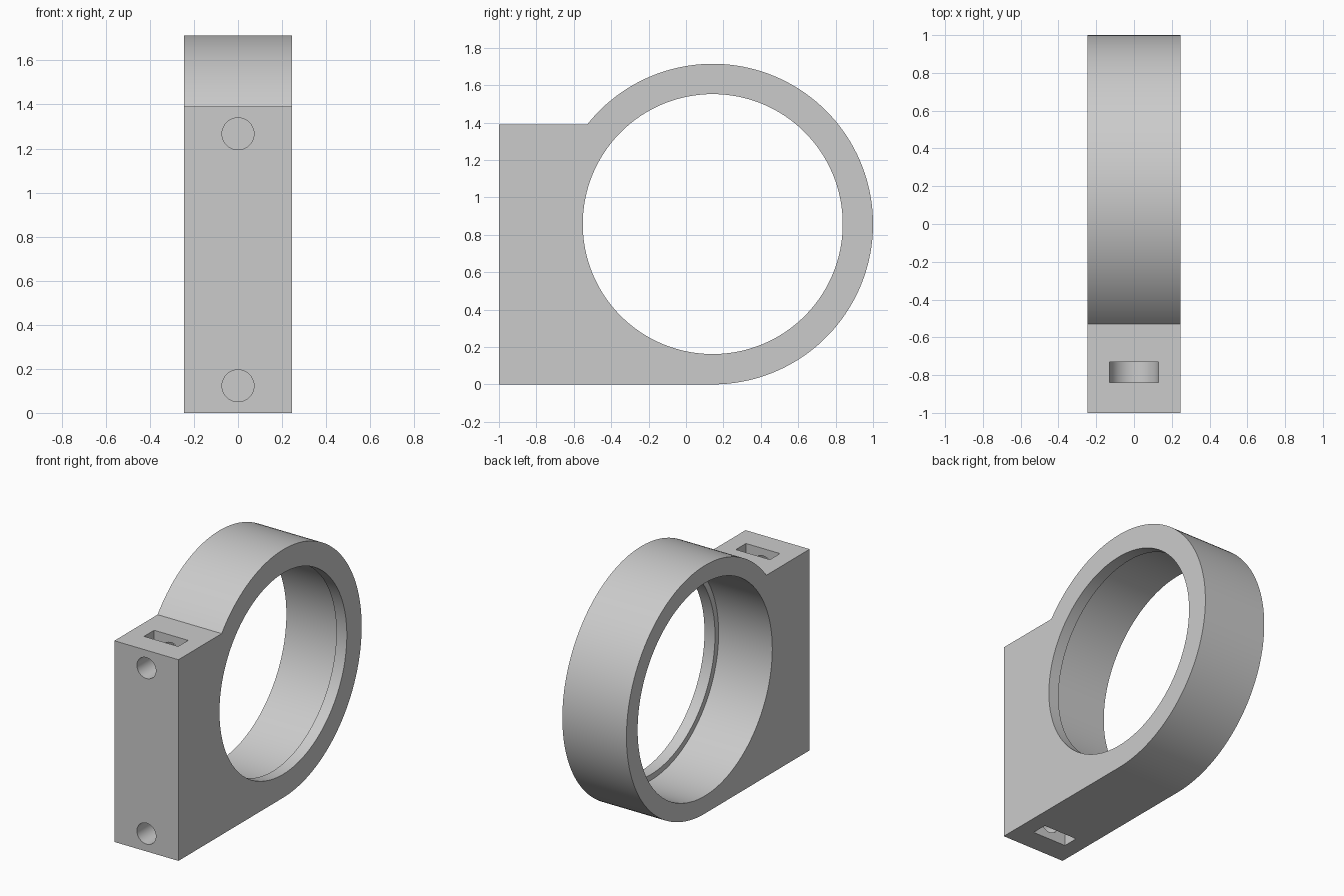
import bpy
import bmesh
from math import sin, cos, pi, asin
from mathutils import Vector

if "Cube" in bpy.data.objects:
    bpy.data.objects.remove(bpy.data.objects["Cube"], do_unlink=True)

HALF = 0.245            # half width along x
CY, R = 0.143, 0.857    # ring centre along y, outer radius (also centre height)
TOP = 1.39              # top of the mounting block

grey = bpy.data.materials.new("plain_grey")
grey.use_nodes = True
grey.diffuse_color = (0.6, 0.6, 0.6, 1)
grey.node_tree.nodes["Principled BSDF"].inputs["Base Color"].default_value = (0.6, 0.6, 0.6, 1)


def arc(u, v, radius, start, end, steps):
    angles = [start + (end - start) * i / steps for i in range(steps + 1)]
    return [(u + radius * cos(a), v + radius * sin(a)) for a in angles]


def circle(u, v, radius, steps):
    return arc(u, v, radius, 0, 2 * pi, steps)[:-1]


def prism(name, profile, axis, start, end):
    """Extrude a profile along x (points are y, z) or along y (points are x, z)."""
    bm = bmesh.new()
    place = (lambda u, v: (start, u, v)) if axis == "x" else (lambda u, v: (u, start, v))
    face = bm.faces.new([bm.verts.new(place(u, v)) for u, v in profile])
    new = bmesh.ops.extrude_face_region(bm, geom=[face])["geom"]
    move = Vector((end - start, 0, 0) if axis == "x" else (0, end - start, 0))
    bmesh.ops.translate(bm, vec=move, verts=[g for g in new if isinstance(g, bmesh.types.BMVert)])
    bmesh.ops.recalc_face_normals(bm, faces=bm.faces)
    mesh = bpy.data.meshes.new(name)
    bm.to_mesh(mesh)
    bm.free()
    mesh.materials.append(grey)
    obj = bpy.data.objects.new(name, mesh)
    bpy.context.collection.objects.link(obj)
    return obj


def cut(body, cutter):
    cutter.hide_render = True
    mod = body.modifiers.new("cut", "BOOLEAN")
    mod.operation = "DIFFERENCE"
    mod.solver = "EXACT"
    mod.object = cutter
    bpy.context.view_layer.objects.active = body
    bpy.ops.object.modifier_apply(modifier=mod.name)
    bpy.data.objects.remove(cutter, do_unlink=True)


# Ring and mounting block in one outline
meet = pi - asin((TOP - R) / R)
outline = [(-1, 0)] + arc(CY, R, R, -pi / 2, meet, 96) + [(-1, TOP)]
clamp = prism("ring_mount", outline, "x", -HALF, HALF)

# Bore, leaving a thin retaining lip on the left side
cut(clamp, prism("bore_cutter", circle(CY, R, 0.735, 128), "x", -0.4, HALF - 0.08))
cut(clamp, prism("lip_cutter", circle(CY, R, 0.695, 128), "x", -0.4, 0.4))

# Screw holes and round-ended nut slots at the top and bottom
for height, outside, turn in ((TOP - 0.123, TOP + 0.1, pi), (0.123, -0.1, 0)):
    slot = arc(0, height, 0.13, turn, turn + pi, 32)
    slot += [(slot[-1][0], outside), (slot[0][0], outside)]
    cut(clamp, prism("slot_cutter", slot, "y", -0.84, -0.73))
    cut(clamp, prism("screw_cutter", circle(0, height, 0.0725, 40), "y", -1.1, -0.6))

# Smooth curved walls, crisp edges
bpy.ops.object.select_all(action="DESELECT")
clamp.select_set(True)
bpy.context.view_layer.objects.active = clamp
bpy.ops.object.shade_smooth_by_angle(angle=pi / 6)
